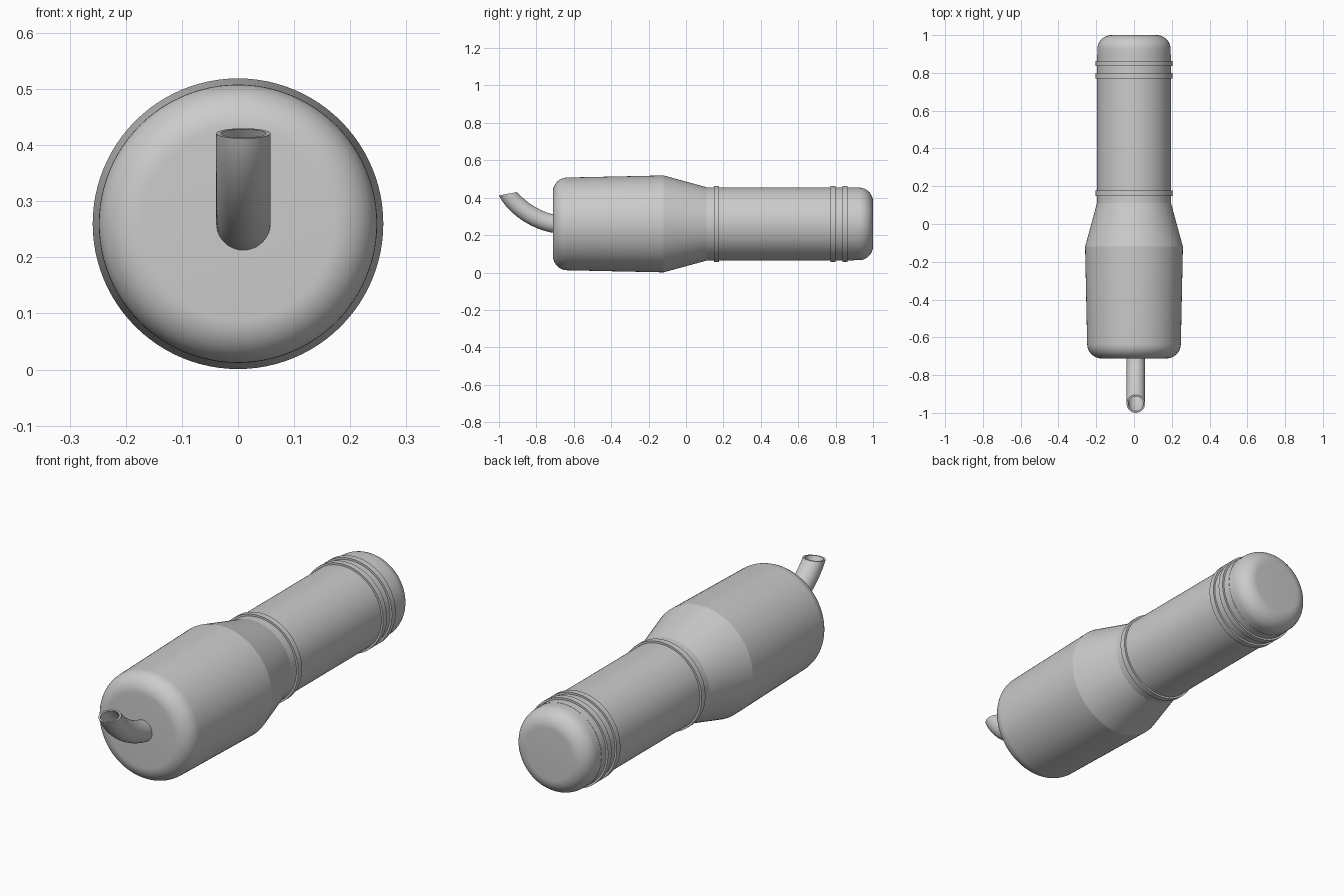
import bpy, bmesh, math
from mathutils import Vector

if "Cube" in bpy.data.objects:
    bpy.data.objects.remove(bpy.data.objects["Cube"])

AXIS_Z = 0.26
SEG = 96


def finish(name, bm):
    bmesh.ops.remove_doubles(bm, verts=bm.verts, dist=1e-5)
    bmesh.ops.recalc_face_normals(bm, faces=bm.faces)
    mesh = bpy.data.meshes.new(name)
    bm.to_mesh(mesh)
    bm.free()
    ob = bpy.data.objects.new(name, mesh)
    bpy.context.collection.objects.link(ob)
    bpy.ops.object.select_all(action='DESELECT')
    ob.select_set(True)
    bpy.context.view_layer.objects.active = ob
    bpy.ops.object.shade_smooth_by_angle(angle=math.radians(12))
    return ob


def bridge(bm, rings, closed=False):
    n = len(rings[0])
    pairs = list(zip(rings, rings[1:]))
    if closed:
        pairs.append((rings[-1], rings[0]))
    for a, b in pairs:
        for i in range(n):
            j = (i + 1) % n
            bm.faces.new((a[i], a[j], b[j], b[i]))


def lathe(name, profile, closed=False):
    """Revolve (y, radius) points about the long axis."""
    bm = bmesh.new()
    rings = []
    for y, r in profile:
        rings.append([bm.verts.new((r * math.cos(2 * math.pi * i / SEG), y,
                                    AXIS_Z + r * math.sin(2 * math.pi * i / SEG)))
                      for i in range(SEG)])
    bridge(bm, rings, closed)
    if not closed:
        bm.faces.new(rings[0])
        bm.faces.new(rings[-1])
    return finish(name, bm)


def fillet(y_end, radius, f, sign, steps=12):
    """Rounded rim from the flat end out to the side wall."""
    return [(y_end - sign * f * (1 - math.cos(a)), radius - f + f * math.sin(a))
            for a in (math.pi / 2 * k / steps for k in range(steps + 1))]


# Main body: rounded front, slight flare, then cone down to the grip
lathe("main_body", fillet(-0.712, 0.248, 0.078, -1)
      + [(-0.12, 0.259), (0.11, 0.196), (0.15, 0.195)])

# Grip cylinder and rounded end cap
lathe("grip", [(0.13, 0.195), (0.897, 0.195)])
lathe("end_cap", [(0.897, 0.194)] + fillet(1.0, 0.194, 0.075, 1)[::-1])

# Raised bands around the grip
for k, y in enumerate((0.163, 0.785, 0.849)):
    w, r = 0.0135, 0.204
    lathe(f"grip_band_{k + 1}", [(y - w, 0.19), (y - w, r), (y + w, r), (y + w, 0.19)], closed=True)


# Curved hollow spout with an obliquely cut mouth
def spout():
    p = [Vector(v) for v in ((-0.700, 0.260), (-0.800, 0.275), (-0.905, 0.345), (-0.952, 0.421))]
    n, sides = 20, 48
    bm = bmesh.new()

    def rings(radius):
        out = []
        for k in range(n + 1):
            t = k / n
            u = 1 - t
            c = p[0] * u**3 + p[1] * 3 * u * u * t + p[2] * 3 * u * t * t + p[3] * t**3
            d = (p[1] - p[0]) * u * u + (p[2] - p[1]) * 2 * u * t + (p[3] - p[2]) * t * t
            ang = math.atan2(d.y, d.x) - math.pi / 2 - math.radians(21) * t**3
            ring = []
            for i in range(sides):
                a = 2 * math.pi * i / sides
                s = radius * math.sin(a)
                ring.append(bm.verts.new((0.0095 + radius * math.cos(a),
                                          c.x + s * math.cos(ang), c.y + s * math.sin(ang))))
            out.append(ring)
        return out

    bridge(bm, rings(0.0485) + rings(0.040)[::-1], closed=True)
    finish("spout", bm)


spout()
